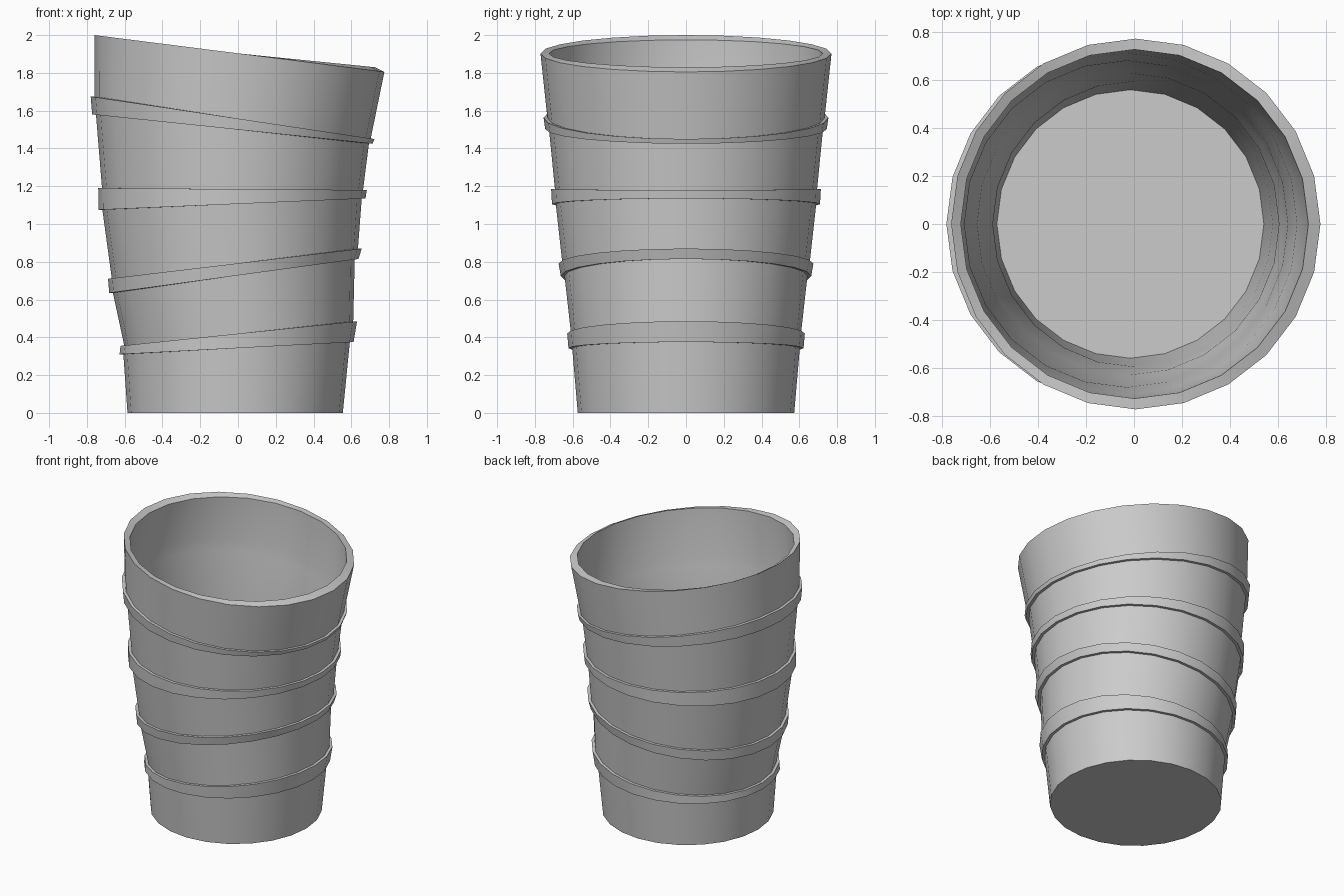
import bpy, bmesh, math

if "Cube" in bpy.data.objects:
    bpy.data.objects.remove(bpy.data.objects["Cube"])

SIDES = 24
LEDGE = 0.02

# bands: (left x, left z, right x, right z) for lower and upper edge
bands = [
    ((-0.627, 0.31, 0.612, 0.375), (-0.622, 0.355, 0.63, 0.485)),
    ((-0.682, 0.635, 0.638, 0.815), (-0.688, 0.71, 0.655, 0.87)),
    ((-0.738, 1.075, 0.675, 1.135), (-0.74, 1.19, 0.682, 1.18)),
    ((-0.772, 1.58, 0.713, 1.425), (-0.78, 1.675, 0.722, 1.45)),
]
foot = (-0.585, 0.0, 0.555, 0.0)
rim_out = (-0.76, 2.0, 0.775, 1.805)
rim_in = (-0.72, 1.975, 0.725, 1.83)


def inset(r, d, dz=0.0):
    return (r[0] + d, r[1] + dz, r[2] - d, r[3] + dz)


# outer wall from foot to rim, with a ledge below and above each band
rings = [foot]
for low, high in bands:
    rings += [inset(low, LEDGE), low, high, inset(high, LEDGE)]
rings += [rim_out, rim_in]

# inner wall follows the outer wall back down to the floor
for low, high in reversed(bands):
    rings += [inset(high, LEDGE + 0.015), inset(low, LEDGE + 0.015)]
rings.append(inset(foot, 0.015, 0.008))

bm = bmesh.new()


def add_ring(r):
    xl, zl, xr, zr = r
    cx, rad = (xl + xr) / 2, (xr - xl) / 2
    cz, dz = (zl + zr) / 2, (zr - zl) / 2
    out = []
    for i in range(SIDES):
        a = math.tau * i / SIDES
        c, s = math.cos(a), math.sin(a)
        out.append(bm.verts.new((cx + rad * c, (rad + 0.003) * s, cz + dz * c)))
    return out


loops = [add_ring(r) for r in rings]
for a, b in zip(loops, loops[1:]):
    for i in range(SIDES):
        j = (i + 1) % SIDES
        bm.faces.new((a[i], a[j], b[j], b[i]))
# underside and inner floor
bm.faces.new(loops[0][::-1])
bm.faces.new(loops[-1])
bmesh.ops.recalc_face_normals(bm, faces=bm.faces[:])

mesh = bpy.data.meshes.new("banded_cup")
bm.to_mesh(mesh)
bm.free()
cup = bpy.data.objects.new("banded_cup", mesh)
bpy.context.collection.objects.link(cup)
bpy.context.view_layer.objects.active = cup
cup.select_set(True)
bpy.ops.object.shade_smooth_by_angle(angle=math.radians(30))
